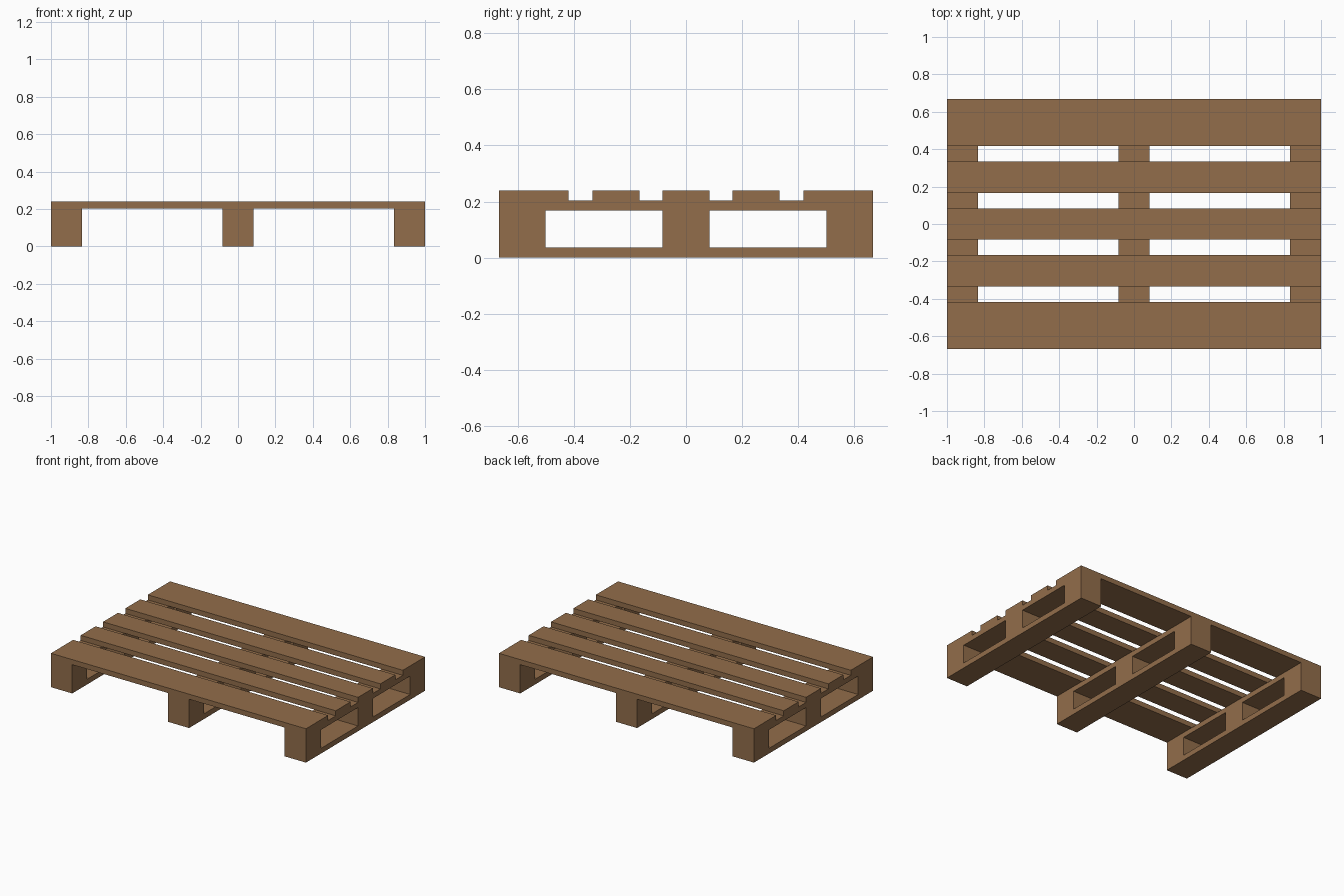
import bpy

if "Cube" in bpy.data.objects:
    bpy.data.objects.remove(bpy.data.objects["Cube"])

wood = bpy.data.materials.new("wood")
wood.diffuse_color = (0.29, 0.155, 0.07, 1)
wood.use_nodes = True
wood.node_tree.nodes["Principled BSDF"].inputs["Base Color"].default_value = wood.diffuse_color

# Overall half sizes, block size and layer heights
HX, HY, BLOCK = 1.0, 0.667, 0.167
Z_BOTTOM, Z_BLOCK, Z_CROSS, Z_DECK = 0.037, 0.168, 0.204, 0.24


def box(name, x, y, z0, z1, width, depth):
    bpy.ops.mesh.primitive_cube_add(size=1, location=(x, y, (z0 + z1) / 2))
    ob = bpy.context.object
    ob.name = name
    ob.scale = (width, depth, z1 - z0)
    bpy.ops.object.transform_apply(location=False, rotation=False, scale=True)
    ob.data.materials.append(wood)


# Three runners: bottom board, three blocks and an upper board
for x in (-HX + BLOCK / 2, 0, HX - BLOCK / 2):
    box("bottom_board", x, 0, 0, Z_BOTTOM, BLOCK, 2 * HY)
    for y in (-HY + BLOCK / 2, 0, HY - BLOCK / 2):
        box("block", x, y, Z_BOTTOM, Z_BLOCK, BLOCK, BLOCK)
    box("cross_board", x, 0, Z_BLOCK, Z_CROSS, BLOCK, 2 * HY)

# Five deck boards, the outer two wider
for y, depth in ((-0.5425, 0.249), (-0.25, BLOCK), (0, BLOCK), (0.25, BLOCK), (0.5425, 0.249)):
    box("deck_board", 0, y, Z_CROSS, Z_DECK, 2 * HX, depth)
